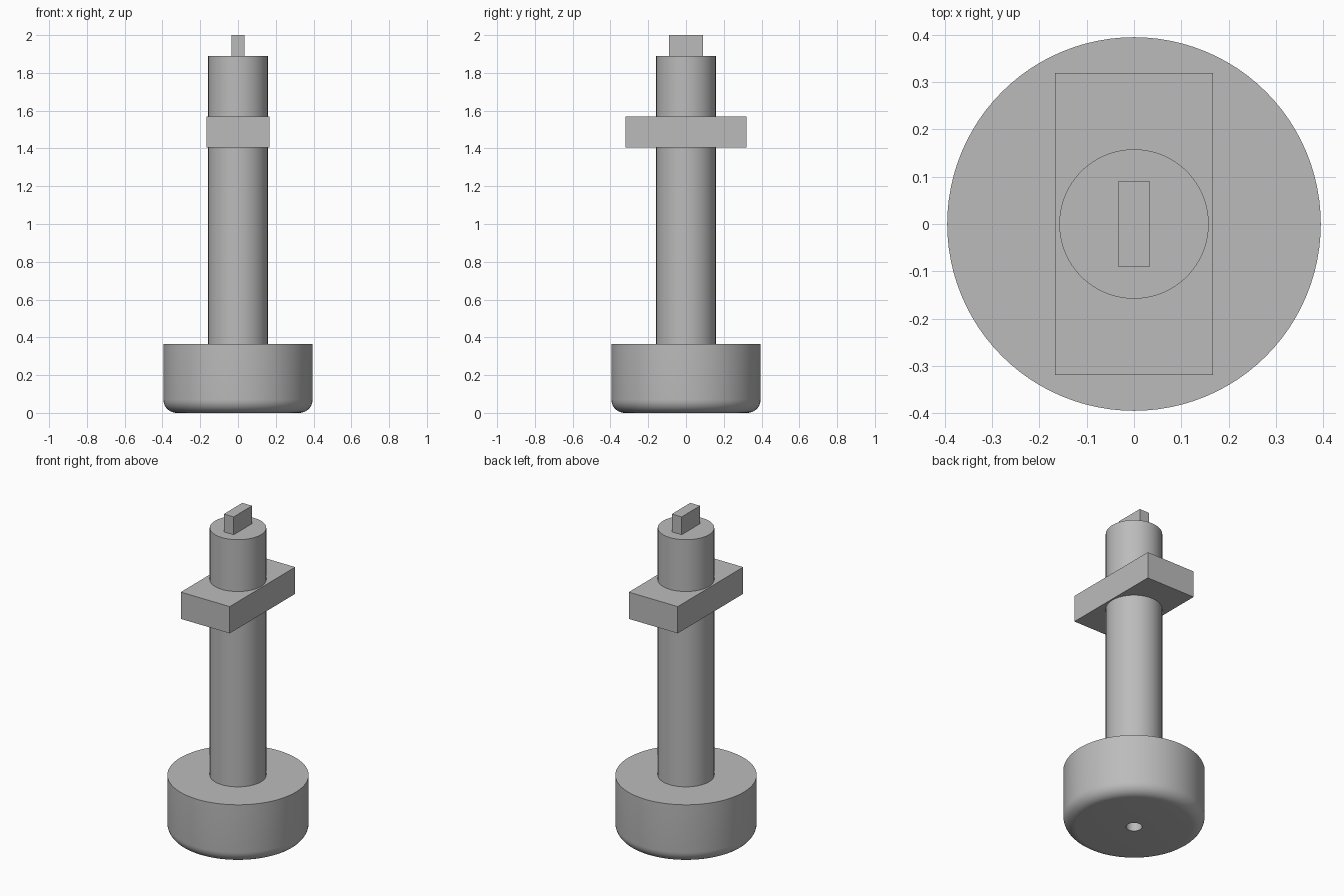
import bpy, math

cube = bpy.data.objects.get("Cube")
if cube:
    bpy.data.objects.remove(cube, do_unlink=True)

grey = bpy.data.materials.new("plain grey")
grey.use_nodes = True
colour = (0.5, 0.5, 0.5, 1)
grey.diffuse_color = colour
grey.node_tree.nodes["Principled BSDF"].inputs["Base Color"].default_value = colour

SIDES = 96


def lathe(name, profile):
    """Revolve (radius, height) points around z; radius 0 makes a pole."""
    verts, rings, faces = [], [], []
    for r, z in profile:
        count = SIDES if r > 0 else 1
        start = len(verts)
        for i in range(count):
            a = math.tau * i / SIDES
            verts.append((r * math.cos(a), r * math.sin(a), z))
        rings.append([start + i % count for i in range(SIDES)])
    for low, high in zip(rings, rings[1:]):
        for i in range(SIDES):
            j = (i + 1) % SIDES
            face = [low[i], low[j], high[j], high[i]]
            faces.append(list(dict.fromkeys(face)))
    mesh = bpy.data.meshes.new(name)
    mesh.from_pydata(verts, [], faces)
    mesh.materials.append(grey)
    obj = bpy.data.objects.new(name, mesh)
    bpy.context.collection.objects.link(obj)
    bpy.ops.object.select_all(action="DESELECT")
    obj.select_set(True)
    bpy.context.view_layer.objects.active = obj
    bpy.ops.object.shade_smooth_by_angle(angle=math.radians(30))
    return obj


def box(name, size, bottom):
    bpy.ops.mesh.primitive_cube_add(size=1, location=(0, 0, bottom + size[2] / 2))
    obj = bpy.context.object
    obj.name = name
    obj.scale = size
    bpy.ops.object.transform_apply(location=False, rotation=False, scale=True)
    obj.data.materials.append(grey)
    return obj


# Round knob with a softened lower rim and a blind hole underneath
radius, rim, hole, depth = 0.395, 0.07, 0.045, 0.25
steps = 8
rounding = [(radius - rim + rim * math.sin(t), rim - rim * math.cos(t))
            for t in (math.pi / 2 * k / steps for k in range(steps + 1))]
lathe("knob", [(0, depth), (hole, depth), (hole, 0)] + rounding
      + [(radius, 0.365), (0, 0.365)])

# Shaft standing on the knob
lathe("shaft", [(0, 0.36), (0.158, 0.36), (0.158, 1.89), (0, 1.89)])

# Cross block around the shaft and drive key on its end
box("cross_block", (0.334, 0.638, 0.165), 1.405)
box("drive_key", (0.067, 0.18, 0.12), 1.88)
